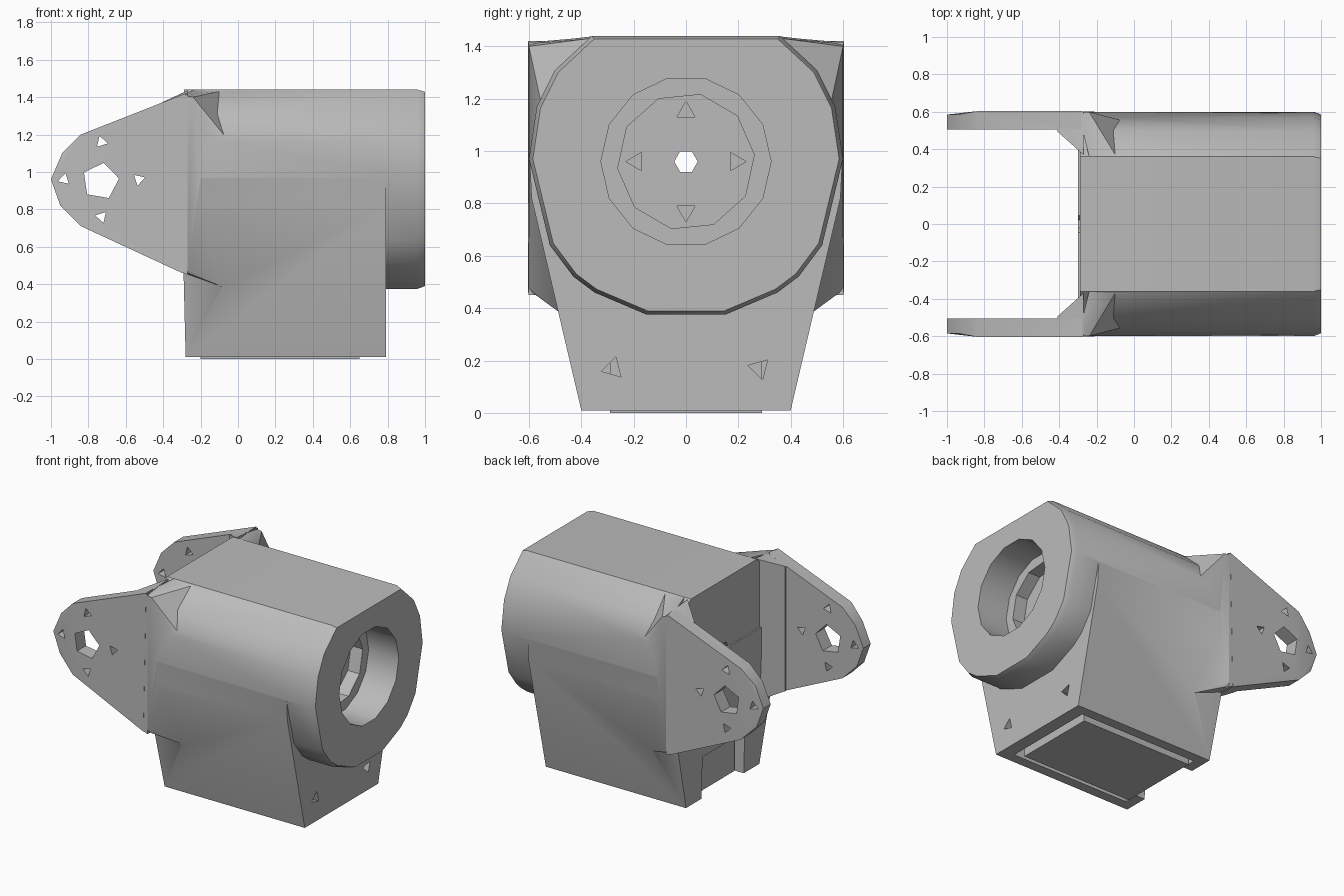
import bpy, bmesh, math
from mathutils import Vector

if "Cube" in bpy.data.objects:
    bpy.data.objects.remove(bpy.data.objects["Cube"])

grey = bpy.data.materials.new("plain grey")
grey.use_nodes = True
grey.diffuse_color = (0.5, 0.5, 0.5, 1)
grey.node_tree.nodes["Principled BSDF"].inputs["Base Color"].default_value = (0.5, 0.5, 0.5, 1)

AXIS_Z = 0.96


def hull(name, points):
    bm = bmesh.new()
    for p in points:
        bm.verts.new(p)
    res = bmesh.ops.convex_hull(bm, input=bm.verts)
    loose = {g for g in res["geom_interior"] + res["geom_unused"] if isinstance(g, bmesh.types.BMVert)}
    bmesh.ops.delete(bm, geom=list(loose), context="VERTS")
    bmesh.ops.dissolve_limit(bm, angle_limit=0.01, verts=bm.verts, edges=bm.edges)
    bmesh.ops.recalc_face_normals(bm, faces=bm.faces)
    mesh = bpy.data.meshes.new(name)
    bm.to_mesh(mesh)
    bm.free()
    mesh.materials.append(grey)
    obj = bpy.data.objects.new(name, mesh)
    bpy.context.collection.objects.link(obj)
    return obj


def block(name, x, y, z):
    return hull(name, [(a, b, c) for a in x for b in y for c in z])


def rod(name, axis, start, end, centre, radius, sides, turn=0.0):
    """Straight rod along x or y; centre holds the other two coordinates."""
    pts = []
    for i in range(sides):
        a = turn + math.tau * i / sides
        u, w = centre[0] + radius * math.cos(a), centre[1] + radius * math.sin(a)
        pts += [(t, u, w) if axis == "x" else (u, t, w) for t in (start, end)]
    return hull(name, pts)


def combine(target, other, operation):
    mod = target.modifiers.new("combine", "BOOLEAN")
    mod.operation, mod.object, mod.solver = operation, other, "EXACT"
    other.hide_render = True
    bpy.context.view_layer.objects.active = target
    bpy.ops.object.modifier_apply(modifier=mod.name)
    bpy.data.objects.remove(other)


# Barrel: rounded section with a flat top and a chamfered open end
half = [(0.36, 1.44), (0.5, 1.31), (0.57, 1.17), (0.6, 0.97),
        (0.52, 0.64), (0.43, 0.52), (0.35, 0.46), (0.15, 0.375)]
section = half + [(-y, z) for y, z in half]
pts = []
for x, s in ((-0.29, 1), (0.96, 1), (1.0, 0.975)):
    pts += [(x, y * s, AXIS_Z + (z - AXIS_Z) * s) for y, z in section]
housing = hull("housing", pts)

# Tapered base box
pts = []
for y, z, back in ((0.4, 0.01, -0.28), (0.59, 0.82, -0.3), (0.597, 0.96, -0.3)):
    pts += [(x, s * y, z) for x in (back, 0.79) for s in (-1, 1)]
combine(housing, hull("base", pts), "UNION")

# Side arms with corner gussets and flared shoulders
arm_edge = [(-0.28, 1.42), (-0.84, 1.2), (-0.94, 1.1), (-1.0, 0.96),
            (-0.95, 0.82), (-0.84, 0.71), (-0.3, 0.46)]
for s in (-1, 1):
    pts = []
    for x, z in arm_edge:
        outer = 0.585 if x < -0.9 else 0.603
        pts += [(x, s * 0.505, z), (x, s * outer, z)]
    combine(housing, hull("arm", pts), "UNION")

    gusset = []
    for x, y, low, high in ((-0.41, 0.495, 0.51, 1.37), (-0.33, 0.425, 0.475, 1.405), (-0.27, 0.37, 0.45, 1.435)):
        gusset += [(x, s * v, z) for v in (y, 0.602) for z in (low, high - (0.02 if v > 0.6 else 0))]
    combine(housing, hull("gusset", gusset), "UNION")

    shoulder = [(-0.3, 0.6, 1.41), (-0.24, 0.6, 1.4), (-0.24, 0.36, 1.438), (-0.1, 0.37, 1.43),
                (-0.07, 0.555, 1.19), (-0.2, 0.6, 0.96), (-0.3, 0.601, 0.47),
                (-0.27, 0.601, 0.48), (-0.08, 0.485, 0.385), (-0.27, 0.45, 0.45)]
    combine(housing, hull("shoulder", [(x, s * y, z) for x, y, z in shoulder]), "UNION")

# Openings
cutters = [
    rod("counterbore", "x", 0.77, 1.2, (0, AXIS_Z), 0.325, 14),
    rod("bore", "x", 0.68, 0.9, (0, AXIS_Z), 0.262, 10, 0.1),
    rod("shaft_hole", "x", -0.5, 0.8, (0, AXIS_Z), 0.045, 6),
    block("cavity", (-0.21, 0.7), (-0.33, 0.33), (-0.1, 0.36)),
    block("back_slot", (-0.4, -0.1), (-0.23, 0.23), (-0.1, 0.3)),
]
for i in range(4):
    a = i * math.pi / 2
    cy, cz = math.cos(a), math.sin(a)
    cutters.append(rod("face_screw_hole", "x", 0.6, 0.72, (0.19 * cy, AXIS_Z + 0.19 * cz), 0.04, 3, a))
    cutters.append(rod("arm_screw_hole", "y", -0.8, 0.8,
                       (-0.73 + 0.2 * cy, AXIS_Z + 0.2 * cz), 0.035, 3, a + 0.3))
cutters.append(rod("arm_hole", "y", -0.8, 0.8, (-0.735, 0.95), 0.1, 5, 1.4))
for s in (-1, 1):
    cutters.append(rod("base_screw_hole", "x", 0.6, 0.9, (s * 0.28, 0.17), 0.045, 3, s * 0.8))
for c in cutters:
    combine(housing, c, "DIFFERENCE")

# Insert filling the base cavity
insert = block("base_insert", (-0.2, 0.65), (-0.29, 0.29), (0, 0.3))

# Rounded surfaces smooth, corners crisp
bpy.ops.object.select_all(action="DESELECT")
housing.select_set(True)
bpy.context.view_layer.objects.active = housing
bpy.ops.object.shade_smooth_by_angle(angle=math.radians(34))
